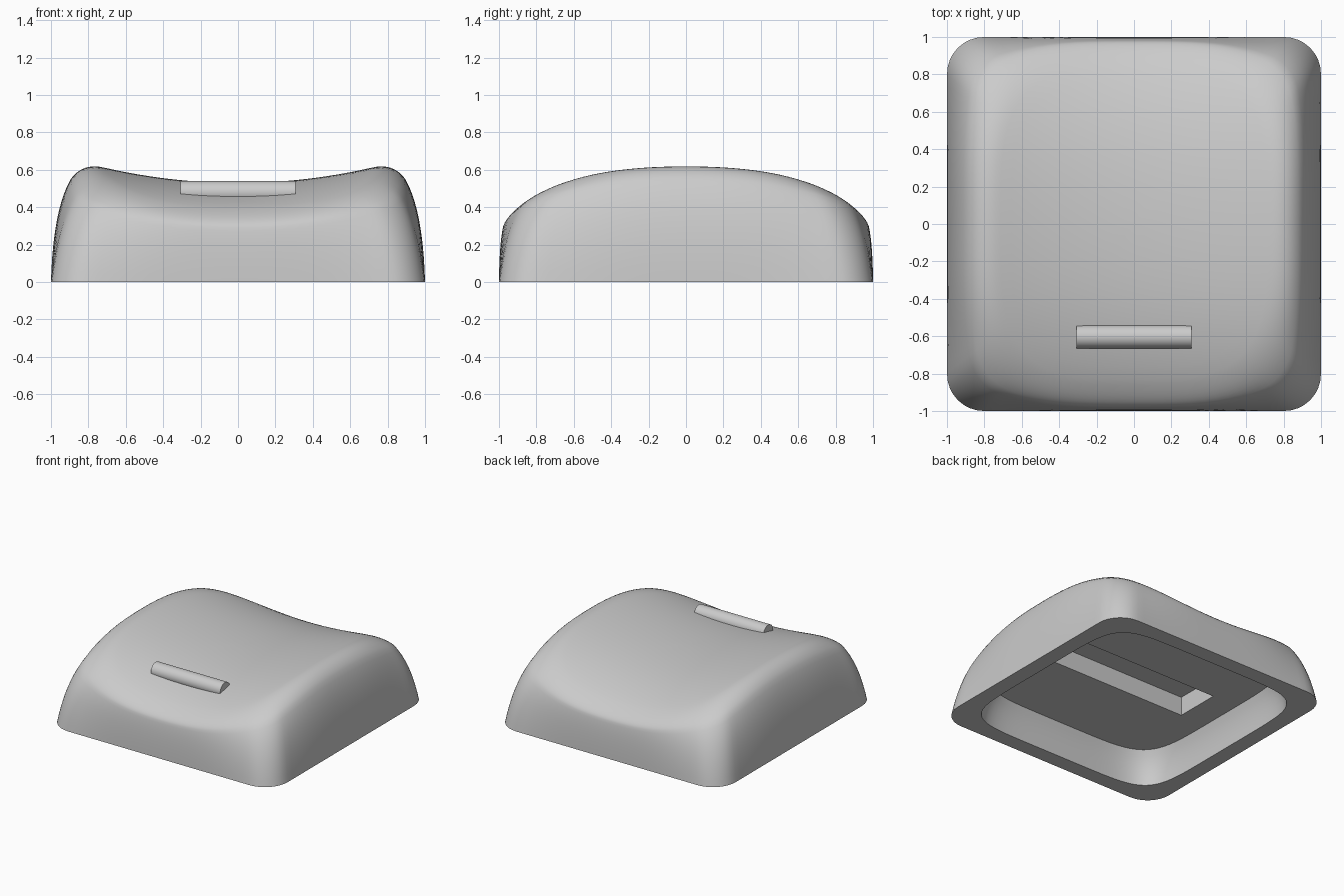
import bpy, bmesh, math
from mathutils import Vector

cube = bpy.data.objects.get("Cube")
if cube:
    bpy.data.objects.remove(cube, do_unlink=True)

SEGMENTS = 128

grey = bpy.data.materials.new("plain_grey")
grey.use_nodes = True
COLOUR = (0.6, 0.6, 0.6, 1)
grey.diffuse_color = COLOUR
grey.node_tree.nodes["Principled BSDF"].inputs["Base Color"].default_value = COLOUR


def dish(x, y):
    """Saddle-shaped top: hollow across x, arched along y."""
    return 0.53 + 0.16 * x * x - 0.13 * y * y - 0.08 * y ** 4


def base_outline(t):
    """Rounded square of half-width 1 and corner radius 0.2."""
    c, s = math.cos(t), math.sin(t)
    u, v = max(abs(c), abs(s)), min(abs(c), abs(s))
    if v <= 0.8 * u:
        r = 1 / u
    else:
        d = 0.8 * (u + v)
        r = d + math.sqrt(d * d - 1.24)
    return Vector((r * c, r * s, 0))


def bowed_outline(t, half_x, half_y, power, z=0):
    """Superellipse: a square with bowed sides and soft corners."""
    c, s = math.cos(t), math.sin(t)
    r = (abs(c / half_x) ** power + abs(s / half_y) ** power) ** (-1 / power)
    return Vector((r * c, r * s, z))


def between(a, b, flat, up):
    p = a.lerp(b, flat)
    p.z = b.z * up
    return p


def bezier(a, b, c, f):
    return a * (1 - f) ** 2 + b * 2 * f * (1 - f) + c * f * f


def section(t):
    """Points from the cavity ceiling, round the rim and wall, to the dish."""
    base = base_outline(t)
    edge = bowed_outline(t, 0.83, 0.965, 3.6)
    edge.z = dish(edge.x, edge.y)
    corner = math.sin(2 * t) ** 4
    bulge = between(base, edge, 0.06 + 0.14 * corner, 0.6 - 0.04 * corner)
    shoulder = between(base, edge, 0.62, 0.86 - 0.03 * corner)
    inner = edge * 0.86
    inner.z = dish(inner.x, inner.y)
    mouth = bowed_outline(t, 0.875, 0.875, 6.5)
    ceiling = bowed_outline(t, 0.825, 0.825, 5.5, 0.25)
    bow = bowed_outline(t, 0.87, 0.87, 6, 0.15)
    pts = [bezier(ceiling, bow, mouth, i / 5) for i in range(6)]
    pts += [bezier(base, bulge, shoulder, i / 10) for i in range(10)]
    pts += [bezier(shoulder, edge, inner, i / 8) for i in range(9)]
    for i in range(1, 12):
        p = inner * (1 - i / 12)
        p.z = dish(p.x, p.y)
        pts.append(p)
    return pts


def finish(bm, name):
    bmesh.ops.recalc_face_normals(bm, faces=bm.faces)
    mesh = bpy.data.meshes.new(name)
    bm.to_mesh(mesh)
    bm.free()
    mesh.materials.append(grey)
    obj = bpy.data.objects.new(name, mesh)
    bpy.context.collection.objects.link(obj)
    return obj


def smooth(obj):
    bpy.ops.object.select_all(action="DESELECT")
    obj.select_set(True)
    bpy.context.view_layer.objects.active = obj
    bpy.ops.object.shade_smooth_by_angle(angle=math.radians(35))


# Cap shell: sections around the middle, packed more closely at the corners
bm = bmesh.new()
columns = []
for i in range(SEGMENTS):
    a = 2 * math.pi * i / SEGMENTS
    columns.append([bm.verts.new(p) for p in section(a + 0.16 * math.sin(4 * a))])
centre = bm.verts.new((0, 0, dish(0, 0)))
for i, col in enumerate(columns):
    nxt = columns[(i + 1) % SEGMENTS]
    for j in range(len(col) - 1):
        bm.faces.new((col[j], nxt[j], nxt[j + 1], col[j + 1]))
    bm.faces.new((col[-1], nxt[-1], centre))
bm.faces.new([col[0] for col in columns])
cap = finish(bm, "cap_shell")

# Slot in the cavity ceiling
bm = bmesh.new()
bmesh.ops.create_cube(bm, size=1)
bmesh.ops.scale(bm, vec=(1.2, 0.36, 0.3), verts=bm.verts)
bmesh.ops.translate(bm, vec=(0, 0, 0.25), verts=bm.verts)
cutter = finish(bm, "slot_cutter")
cutter.hide_render = True

bpy.context.view_layer.objects.active = cap
cut = cap.modifiers.new("slot", "BOOLEAN")
cut.operation = "DIFFERENCE"
cut.solver = "EXACT"
cut.object = cutter
bpy.ops.object.modifier_apply(modifier=cut.name)
bpy.data.objects.remove(cutter, do_unlink=True)
smooth(cap)

# Raised finger bar near the front
bpy.ops.mesh.primitive_cylinder_add(vertices=48, radius=0.062, depth=0.615,
                                    location=(0, -0.603, 0.478),
                                    rotation=(0, math.pi / 2, 0))
bar = bpy.context.object
bar.name = "finger_bar"
bar.data.materials.append(grey)
smooth(bar)
